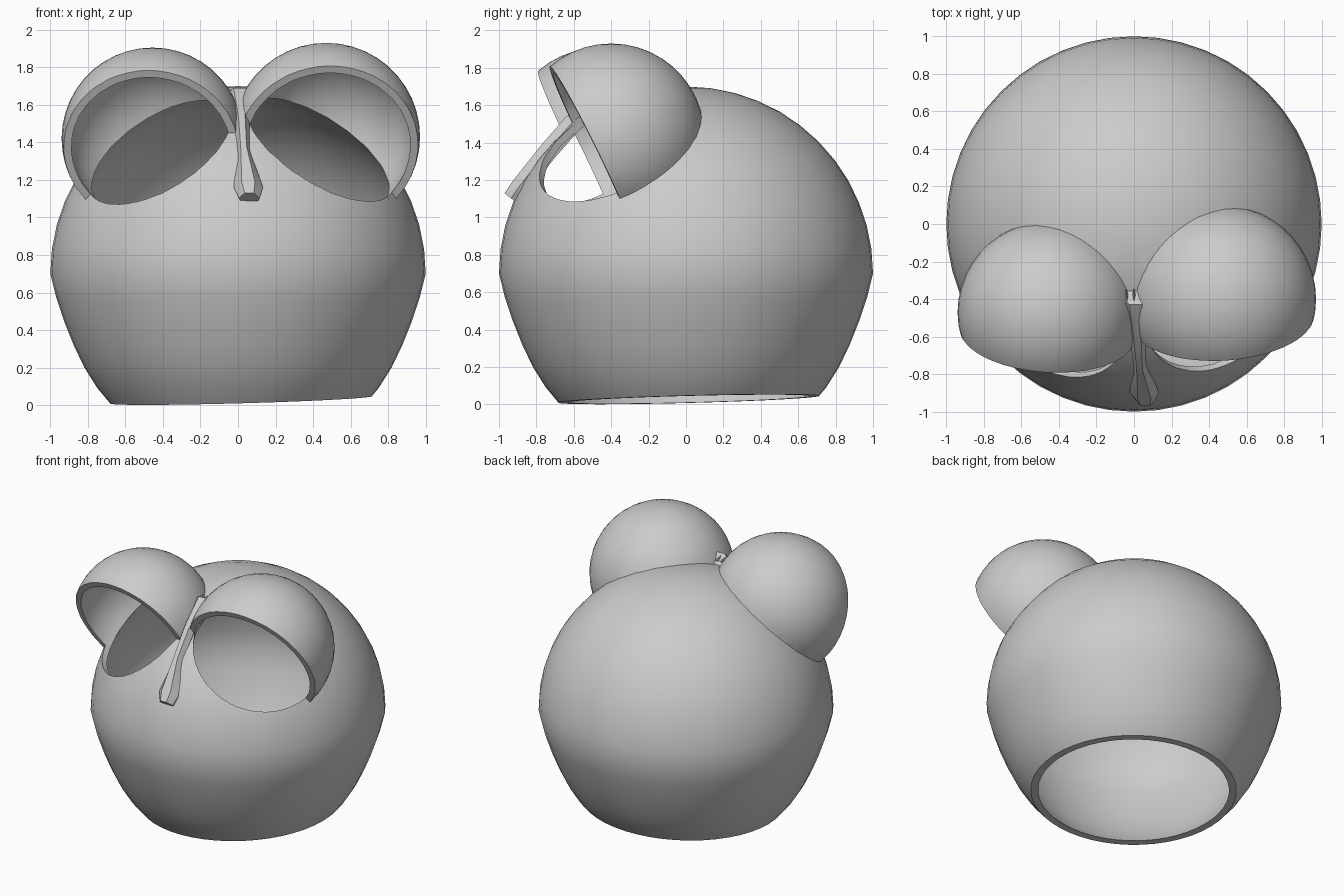
import bpy, bmesh, math
from mathutils import Vector

old = bpy.data.objects.get("Cube")
if old:
    bpy.data.objects.remove(old, do_unlink=True)

grey = bpy.data.materials.new("plain grey")
grey.use_nodes = True
colour = (0.6, 0.6, 0.6, 1)
grey.diffuse_color = colour
grey.node_tree.nodes["Principled BSDF"].inputs["Base Color"].default_value = colour

BODY_CENTRE = Vector((0, 0, 0.7))
BASE_NORMAL = Vector((0.028, 0.026, -1))
WALL = 0.04
# centre, outer radius and opening direction of each eye hood
EYES = {
    "left": (Vector((0.47, -0.40, 1.43)), 0.50, Vector((0.06, -0.89, -0.44))),
    "right": (Vector((-0.455, -0.47, 1.42)), 0.485, Vector((-0.06, -0.89, -0.44))),
}


def finish(name, bm):
    bmesh.ops.recalc_face_normals(bm, faces=bm.faces)
    mesh = bpy.data.meshes.new(name)
    bm.to_mesh(mesh)
    bm.free()
    mesh.materials.append(grey)
    obj = bpy.data.objects.new(name, mesh)
    bpy.context.collection.objects.link(obj)
    return obj


def ball(name, centre, radius, cut=None, taper=False, segments=48):
    """Sphere, optionally narrowed below its middle and sliced flat by a plane."""
    bm = bmesh.new()
    bmesh.ops.create_uvsphere(bm, u_segments=segments, v_segments=segments // 2, radius=radius)
    for v in bm.verts:
        if taper and v.co.z < 0:
            k = 1 - 0.055 * math.sin(min(1, -v.co.z / 0.45) * math.pi / 2)
            v.co.x *= k
            v.co.y *= k
        v.co += centre
    if cut:
        point, normal = cut
        bmesh.ops.bisect_plane(bm, geom=bm.verts[:] + bm.edges[:] + bm.faces[:],
                               plane_co=point, plane_no=normal, clear_outer=True)
        bmesh.ops.holes_fill(bm, edges=[e for e in bm.edges if e.is_boundary])
    return finish(name, bm)


def select(obj):
    bpy.ops.object.select_all(action="DESELECT")
    obj.select_set(True)
    bpy.context.view_layer.objects.active = obj


def combine(obj, tool, operation):
    select(obj)
    mod = obj.modifiers.new(operation, "BOOLEAN")
    mod.object = tool
    mod.operation = operation
    mod.solver = "EXACT"
    bpy.ops.object.modifier_apply(modifier=mod.name)
    bpy.data.objects.remove(tool, do_unlink=True)


# Hollow body with two open eye hoods
body = ball("body_shell", BODY_CENTRE, 1.0, (Vector((0, 0, 0.027)), BASE_NORMAL), taper=True)
for side, (centre, radius, facing) in EYES.items():
    facing.normalize()
    hood = ball(side + "_hood", centre, radius, (centre + facing * 0.127, facing), segments=44)
    combine(body, hood, "UNION")
combine(body, ball("body_hollow", BODY_CENTRE, 1.0 - WALL, taper=True), "DIFFERENCE")
for side, (centre, radius, facing) in EYES.items():
    combine(body, ball(side + "_eye_hollow", centre, radius - WALL, segments=44), "DIFFERENCE")
select(body)
bpy.ops.object.shade_smooth_by_angle(angle=math.radians(30))

# Faceted beak: a six-sided section swept down the brow and flared at the tip
stations = [(0.01, -0.43, 1.69, 0.075), (0.02, -0.64, 1.54, 0.04), (0.03, -0.78, 1.38, 0.035),
            (0.055, -0.93, 1.19, 0.078), (0.06, -0.97, 1.13, 0.055)]
section = [(-0.45, 0), (0.45, 0), (1, 0.045), (0.6, 0.1), (-0.6, 0.1), (-1, 0.045)]
inward = Vector((0, 0.78, -0.62))
bm = bmesh.new()
rings = []
for x, y, z, width in stations:
    rings.append([bm.verts.new(Vector((x + side * width, y, z)) + inward * depth)
                  for side, depth in section])
for a, b in zip(rings, rings[1:]):
    for i in range(len(section)):
        j = (i + 1) % len(section)
        bm.faces.new((a[i], a[j], b[j], b[i]))
bm.faces.new(rings[0])
bm.faces.new(rings[-1])
beak = finish("beak", bm)
select(beak)
bpy.ops.object.shade_smooth_by_angle(angle=math.radians(25))

# Small spiky tuft behind the top of the beak
bm = bmesh.new()
for x in (-0.035, 0.0, 0.035):
    base = [bm.verts.new((x + dx, -0.43, z)) for dx, z in ((-0.018, 1.62), (0.018, 1.62), (0, 1.68))]
    tip = bm.verts.new((x * 1.2, -0.34, 1.67))
    bm.faces.new(base)
    for i in range(3):
        bm.faces.new((base[i], base[(i + 1) % 3], tip))
finish("brow_tuft", bm)
